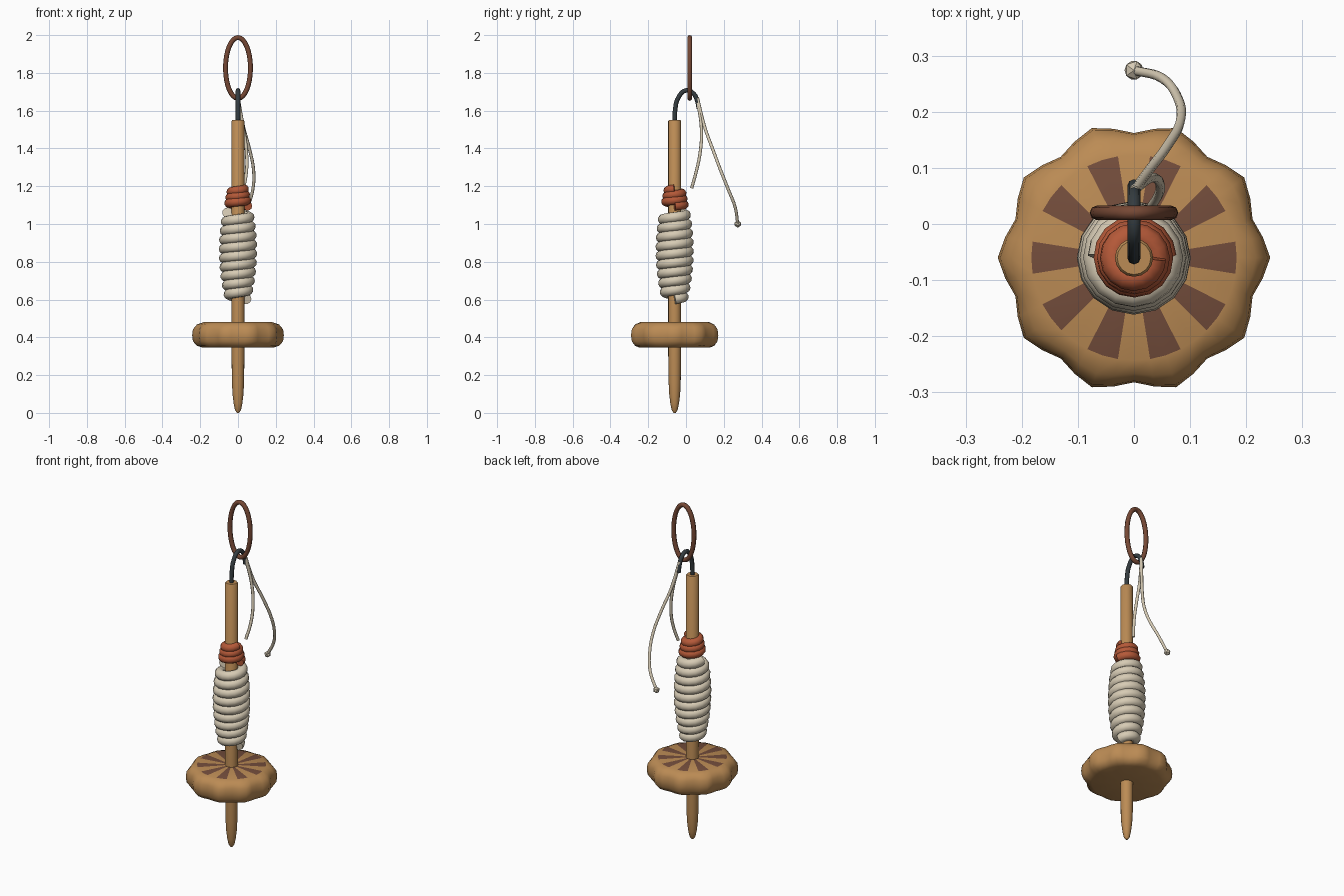
import bpy, bmesh, math
from math import sin, cos, pi, radians
from mathutils import Vector

if "Cube" in bpy.data.objects:
    bpy.data.objects.remove(bpy.data.objects["Cube"], do_unlink=True)

AXIS_Y = -0.06  # the spindle stands slightly forward of the centre


def material(name, rgb):
    m = bpy.data.materials.new(name)
    m.use_nodes = True
    m.diffuse_color = (*rgb, 1)
    m.node_tree.nodes["Principled BSDF"].inputs["Base Color"].default_value = (*rgb, 1)
    return m


wood = material("honey wood", (0.50, 0.26, 0.09))
brown = material("dark brown paint", (0.175, 0.075, 0.045))
copper = material("copper brown", (0.18, 0.065, 0.035))
red = material("rust red yarn", (0.46, 0.10, 0.04))
cream = material("cream yarn", (0.68, 0.60, 0.46))
iron = material("dark iron", (0.035, 0.045, 0.05))


def finish(obj, angle=40):
    bpy.ops.object.select_all(action="DESELECT")
    obj.select_set(True)
    bpy.context.view_layer.objects.active = obj
    bpy.ops.object.shade_smooth_by_angle(angle=radians(angle))


def lathe(name, profile, mats, segments, lobes=None, paint=None, angle=40):
    """Turn (radius, height) points round the spindle axis and close both ends."""
    bm = bmesh.new()
    rings = []
    for r, z in profile:
        ring = []
        for i in range(segments):
            a = 2 * pi * i / segments
            rr = r * (lobes(a, r) if lobes else 1)
            ring.append(bm.verts.new((rr * cos(a), rr * sin(a) + AXIS_Y, z)))
        rings.append(ring)
    for k in range(len(rings) - 1):
        for i in range(segments):
            j = (i + 1) % segments
            f = bm.faces.new((rings[k][i], rings[k][j], rings[k + 1][j], rings[k + 1][i]))
            if paint:
                f.material_index = paint(k, i)
    bm.faces.new(rings[0][::-1])
    bm.faces.new(rings[-1])
    me = bpy.data.meshes.new(name)
    bm.to_mesh(me)
    bm.free()
    for m in mats:
        me.materials.append(m)
    obj = bpy.data.objects.new(name, me)
    bpy.context.collection.objects.link(obj)
    finish(obj, angle)
    return obj


def tube(name, points, radius, mat, smooth_path=True, closed=False, sides=2, steps=5):
    """Round tube along a path, turned into a mesh."""
    cu = bpy.data.curves.new(name, "CURVE")
    cu.dimensions = "3D"
    cu.twist_mode = "MINIMUM"
    cu.bevel_depth = radius
    cu.bevel_resolution = sides
    cu.resolution_u = steps
    cu.use_fill_caps = not closed
    if smooth_path:
        sp = cu.splines.new("BEZIER")
        sp.bezier_points.add(len(points) - 1)
        for bp, p in zip(sp.bezier_points, points):
            bp.co = p
            bp.handle_left_type = bp.handle_right_type = "AUTO"
    else:
        sp = cu.splines.new("POLY")
        sp.points.add(len(points) - 1)
        for pt, p in zip(sp.points, points):
            pt.co = (*p, 1)
    sp.use_cyclic_u = closed
    cu.materials.append(mat)
    obj = bpy.data.objects.new(name, cu)
    bpy.context.collection.objects.link(obj)
    bpy.ops.object.select_all(action="DESELECT")
    obj.select_set(True)
    bpy.context.view_layer.objects.active = obj
    bpy.ops.object.convert(target="MESH")
    obj = bpy.context.view_layer.objects.active
    finish(obj, 60)
    return obj


def yarn(name, z0, z1, turns, radius, width, mat, per_turn=16):
    """Yarn wound up the shaft as a helix whose radius follows the height."""
    pts = []
    n = int(turns * per_turn)
    for i in range(n + 1):
        t = i / n
        a = 2 * pi * i / per_turn
        r = radius(t)
        pts.append((r * cos(a), r * sin(a) + AXIS_Y, z0 + (z1 - z0) * t))
    return tube(name, pts, width, mat, smooth_path=False, sides=3)


# Shaft with a rounded point
lathe("shaft", [(0.006, 0), (0.016, 0.015), (0.023, 0.05), (0.029, 0.10), (0.032, 0.16),
                (0.034, 0.30), (0.034, 1.545), (0.030, 1.55)], [wood], 16)


# Scalloped whorl with painted spokes on its flat top
def scallop(a, r):
    return 1 + 0.045 * cos(10 * a) * max(0, (r - 0.183) / 0.05)


whorl_profile = [(0.03, 0.345), (0.185, 0.345), (0.212, 0.355), (0.229, 0.379), (0.2325, 0.411),
                 (0.229, 0.443), (0.212, 0.468), (0.183, 0.48), (0.03, 0.48)]
TOP = len(whorl_profile) - 2
lathe("whorl", whorl_profile, [wood, brown], 40, scallop,
      lambda k, i: int(k == TOP and i % 4 in (0, 3)), 50)

# Wound yarn: cream cop below, rust red band above
yarn("cream_cop", 0.603, 1.06, 9.5, lambda t: 0.032 + 0.042 * sin(pi * (0.06 + 0.78 * t)) ** 0.8, 0.028, cream)
yarn("red_band", 1.095, 1.185, 3, lambda t: 0.052 - 0.018 * t, 0.024, red)

# Hook, ring and loose yarn ends
tube("hook", [(0, AXIS_Y, 1.53), (0, -0.058, 1.60), (0, -0.04, 1.67), (0, 0, 1.707),
              (0, 0.04, 1.69), (0, 0.06, 1.65), (0, 0.068, 1.61)], 0.012, iron)
tube("hanging_ring", [(0.066 * cos(2 * pi * i / 32), 0.02, 1.826 + 0.161 * sin(2 * pi * i / 32))
                      for i in range(32)], 0.013, copper, smooth_path=False, closed=True)
tube("long_yarn_end", [(0, 0.06, 1.67), (0.03, 0.10, 1.51), (0.06, 0.14, 1.40), (0.083, 0.185, 1.28),
                       (0.078, 0.225, 1.18), (0.05, 0.26, 1.09), (0, 0.274, 1.0)], 0.0085, cream)
tube("short_yarn_end", [(0, 0.06, 1.66), (0.03, 0.082, 1.50), (0.045, 0.075, 1.38),
                        (0.045, 0.055, 1.28), (0.03, 0.03, 1.19)], 0.0085, cream)

# Knot at the end of the long yarn
bpy.ops.mesh.primitive_ico_sphere_add(subdivisions=1, radius=0.019, location=(0, 0.274, 1.0))
knot = bpy.context.object
knot.name = "end_knot"
knot.data.materials.append(cream)
